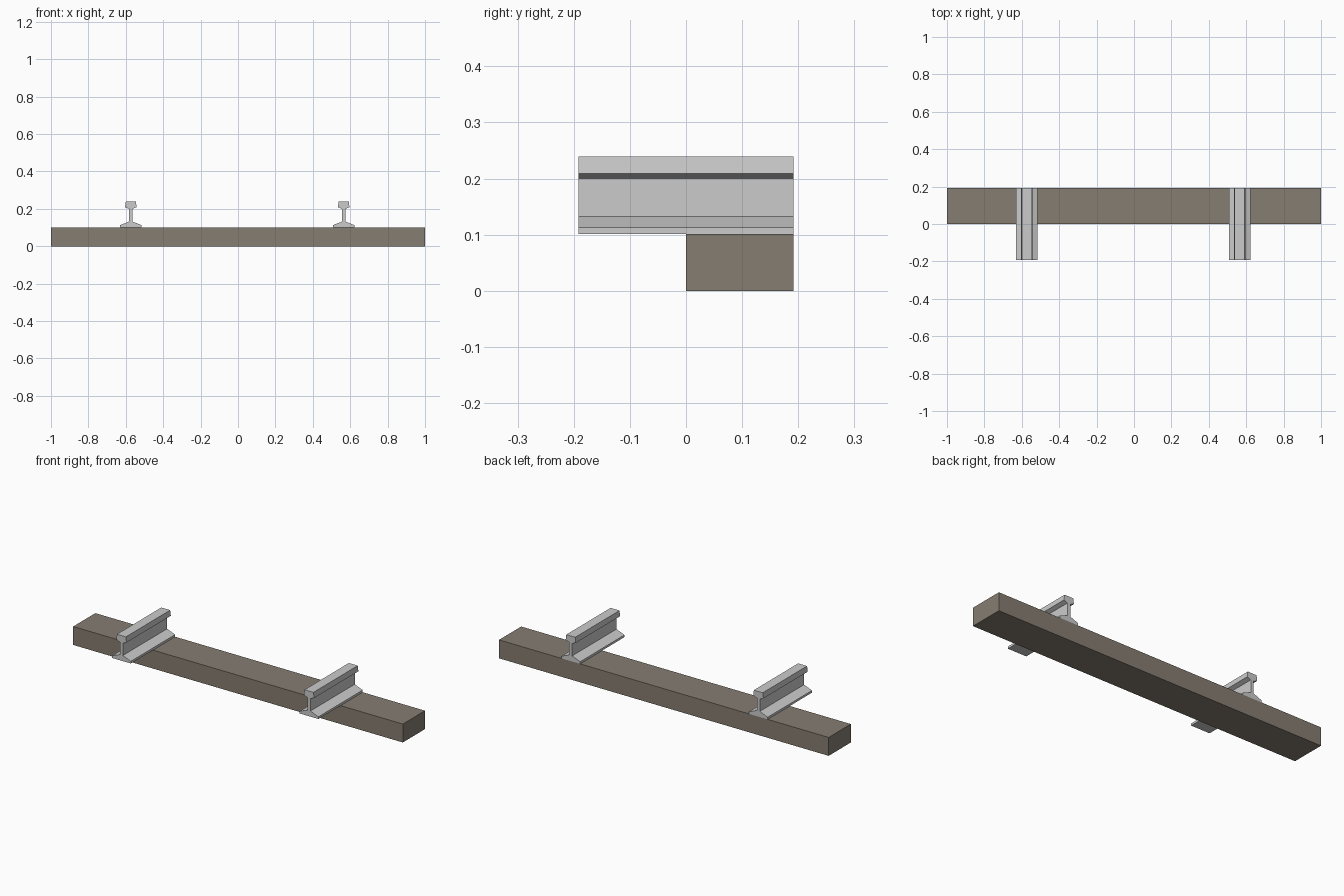
import bpy
import bmesh

if "Cube" in bpy.data.objects:
    bpy.data.objects.remove(bpy.data.objects["Cube"])


def material(name, colour):
    m = bpy.data.materials.new(name)
    m.diffuse_color = (*colour, 1)
    m.use_nodes = True
    m.node_tree.nodes["Principled BSDF"].inputs["Base Color"].default_value = m.diffuse_color
    return m


def extrude_profile(name, profile, centre_x, y0, y1, mat):
    """Extrude an x-z outline along y into a closed solid."""
    bm = bmesh.new()
    face = bm.faces.new([bm.verts.new((centre_x + x, y0, z)) for x, z in profile])
    ext = bmesh.ops.extrude_face_region(bm, geom=[face], use_keep_orig=True)
    moved = [g for g in ext["geom"] if isinstance(g, bmesh.types.BMVert)]
    bmesh.ops.translate(bm, verts=moved, vec=(0, y1 - y0, 0))
    bmesh.ops.recalc_face_normals(bm, faces=bm.faces)
    mesh = bpy.data.meshes.new(name)
    bm.to_mesh(mesh)
    bm.free()
    mesh.materials.append(mat)
    obj = bpy.data.objects.new(name, mesh)
    bpy.context.collection.objects.link(obj)


wood = material("weathered wood", (0.235, 0.205, 0.168))
steel = material("light steel", (0.60, 0.60, 0.60))

# Wooden sleeper
extrude_profile("sleeper", [(-1, 0), (1, 0), (1, 0.101), (-1, 0.101)],
                0, 0, 0.192, wood)

# Rail section: foot, sloping flange, thin web, flared head
half = [(0.057, 0.101), (0.057, 0.113), (0.009, 0.132),
        (0.009, 0.200), (0.026, 0.209), (0.030, 0.239)]
half[4], half[5] = (0.031, 0.209), (0.027, 0.239)
section = half + [(-x, z) for x, z in reversed(half)]

# Pair of rails
for name, x in (("left_rail", -0.573), ("right_rail", 0.565)):
    extrude_profile(name, section, x, -0.192, 0.192, steel)
